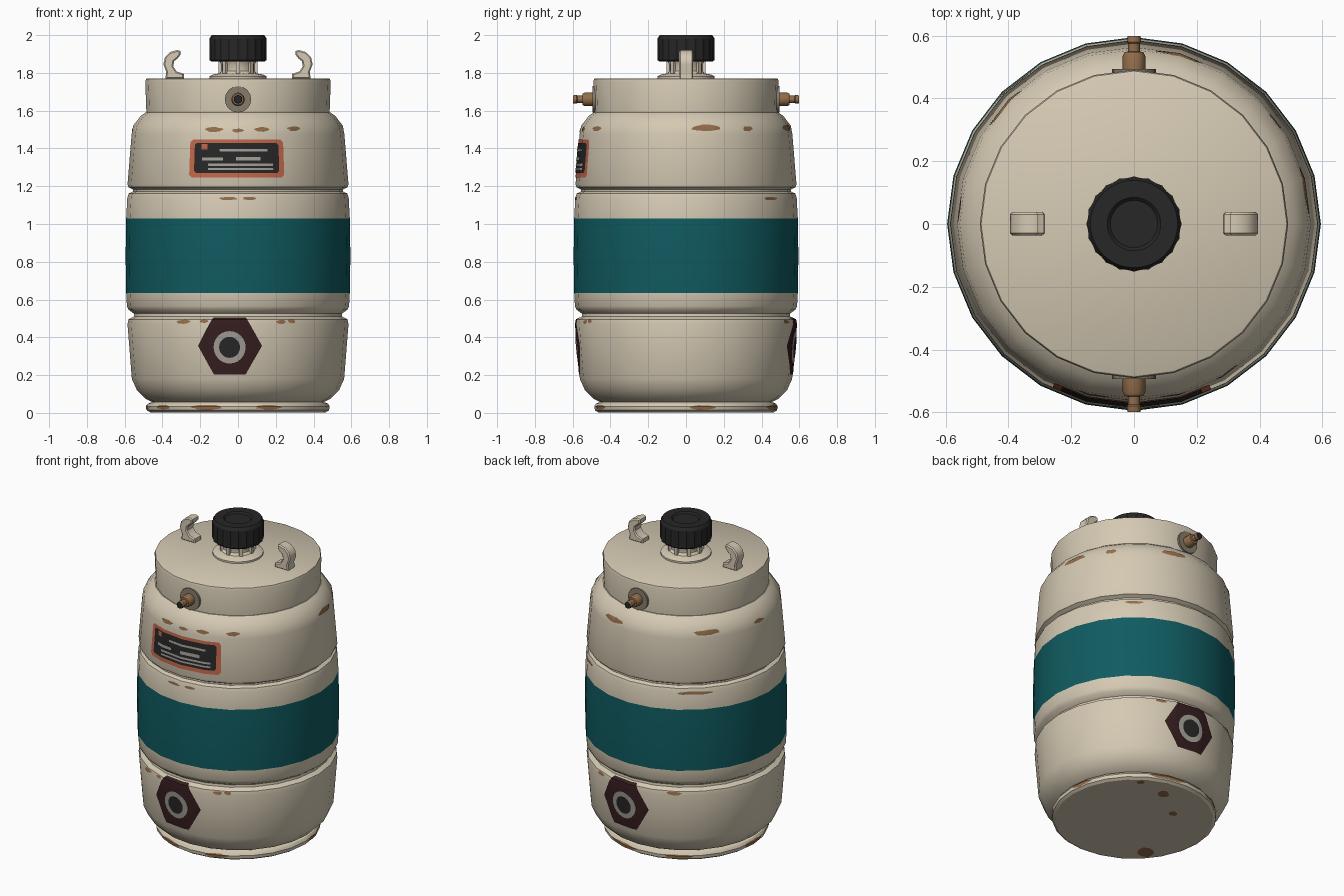
import bpy, bmesh, math, random
from mathutils import Vector, Matrix

if "Cube" in bpy.data.objects:
    bpy.data.objects.remove(bpy.data.objects["Cube"])

random.seed(4)
N = 24
STEP = 2 * math.pi / N


def material(name, rgb):
    m = bpy.data.materials.new(name)
    m.diffuse_color = (*rgb, 1)
    m.use_nodes = True
    m.node_tree.nodes["Principled BSDF"].inputs["Base Color"].default_value = m.diffuse_color
    return m


CREAM = material("cream paint", (0.66, 0.585, 0.45))
TEAL = material("teal paint", (0.005, 0.105, 0.118))
BLACK = material("black plastic", (0.02, 0.02, 0.021))
ORANGE = material("orange border", (0.52, 0.13, 0.065))
MAROON = material("dark maroon", (0.035, 0.012, 0.013))
GREY = material("pale grey", (0.36, 0.34, 0.30))
RUST = material("rust brown", (0.29, 0.155, 0.07))
TAUPE = material("worn taupe", (0.24, 0.2, 0.15))


def finish(bm, name, mats, angle=None):
    me = bpy.data.meshes.new(name)
    bm.to_mesh(me)
    bm.free()
    ob = bpy.data.objects.new(name, me)
    bpy.context.collection.objects.link(ob)
    for m in mats:
        me.materials.append(m)
    if angle:
        bpy.ops.object.select_all(action='DESELECT')
        bpy.context.view_layer.objects.active = ob
        ob.select_set(True)
        bpy.ops.object.shade_smooth_by_angle(angle=math.radians(angle))
    return ob


def lathe(name, profile, mats, n=N, rule=None, matrix=None, knurl=0, angle=32):
    """Revolve (r, z) points about z and cap both ends."""
    bm = bmesh.new()
    rings = []
    for r, z in profile:
        ring = []
        for i in range(n):
            a = i * 2 * math.pi / n
            k = r - (knurl if i % 2 and r > 0.14 else 0)
            ring.append(bm.verts.new((k * math.cos(a), k * math.sin(a), z)))
        rings.append(ring)
    for lo, hi in zip(rings, rings[1:]):
        for i in range(n):
            j = (i + 1) % n
            bm.faces.new((lo[i], lo[j], hi[j], hi[i]))
    bm.faces.new(rings[0][::-1])
    bm.faces.new(rings[-1])
    if rule:
        for f in bm.faces:
            f.material_index = rule(f.calc_center_median())
    if matrix:
        bm.transform(matrix)
    return finish(bm, name, mats, angle)


# Barrel body with rolled base, two grooves and a teal band
BODY = [(0.465, 0.003), (0.482, 0.014), (0.485, 0.035), (0.475, 0.05), (0.455, 0.058),
        (0.49, 0.075), (0.535, 0.12), (0.562, 0.18), (0.585, 0.47), (0.58, 0.495),
        (0.552, 0.51), (0.55, 0.525), (0.578, 0.545), (0.588, 0.565), (0.592, 0.635),
        (0.595, 0.83), (0.592, 1.03), (0.586, 1.14), (0.578, 1.162), (0.556, 1.172),
        (0.556, 1.182), (0.58, 1.195), (0.585, 1.21), (0.563, 1.475), (0.555, 1.52),
        (0.515, 1.572), (0.49, 1.59)]
lathe("barrel_body", BODY, [CREAM, TEAL], rule=lambda c: int(0.635 < c.z < 1.03))

# Lid collar
lathe("lid_collar", [(0.475, 1.583), (0.485, 1.588), (0.491, 1.755), (0.487, 1.768),
                     (0.482, 1.771)], [CREAM])

# Filler neck with flange and ribs
lathe("filler_neck", [(0.15, 1.769), (0.15, 1.782), (0.13, 1.792), (0.1, 1.797), (0.088, 1.81),
                      (0.088, 1.845), (0.1, 1.865)], [CREAM], n=20)
bm = bmesh.new()
for i in range(8):
    mat = (Matrix.Rotation(i * math.pi / 4, 4, 'Z') @ Matrix.Translation((0.092, 0, 1.822))
           @ Matrix.Diagonal((0.025, 0.02, 0.08, 1)))
    bmesh.ops.create_cube(bm, size=1, matrix=mat)
finish(bm, "neck_ribs", [CREAM])

# Screw cap
lathe("screw_cap", [(0.142, 1.86), (0.151, 1.868), (0.152, 1.98), (0.139, 2.0), (0.085, 2.0),
                    (0.075, 1.99), (0.02, 1.99)], [BLACK], n=40, knurl=0.006, angle=25)

# Lid hooks, curling inward
HOOK = [(0.385, 1.768), (0.285, 1.768), (0.287, 1.795), (0.325, 1.808), (0.343, 1.835),
        (0.338, 1.862), (0.318, 1.878), (0.305, 1.896), (0.305, 1.916), (0.322, 1.921),
        (0.36, 1.91), (0.387, 1.883), (0.395, 1.845), (0.38, 1.805)]
for side, label in ((1, "right"), (-1, "left")):
    bm = bmesh.new()
    f = bm.faces.new([bm.verts.new((side * x, -0.036, z)) for x, z in HOOK])
    ext = bmesh.ops.extrude_face_region(bm, geom=[f])["geom"]
    bmesh.ops.translate(bm, vec=(0, 0.074, 0), verts=[v for v in ext if isinstance(v, bmesh.types.BMVert)])
    bmesh.ops.recalc_face_normals(bm, faces=bm.faces)
    caps = [e for e in bm.edges if abs(e.verts[0].co.y - e.verts[1].co.y) < 0.001]
    bmesh.ops.bevel(bm, geom=caps, offset=0.007, segments=1, affect='EDGES')
    finish(bm, label + "_hook", [CREAM], 40)

# Valve stubs at front and back
for turn, label in ((0, "front"), (math.pi, "back")):
    m = (Matrix.Rotation(turn, 4, 'Z') @ Matrix.Translation((0, 0, 1.66))
         @ Matrix.Rotation(math.pi / 2, 4, 'X'))
    lathe(label + "_valve_washer", [(0.07, 0.48), (0.07, 0.494)], [TAUPE], n=16, matrix=m)
    lathe(label + "_valve", [(0.036, 0.48), (0.036, 0.535), (0.03, 0.547), (0.019, 0.549),
                             (0.019, 0.575), (0.023, 0.58), (0.021, 0.598)],
          [RUST, BLACK], n=12, matrix=m, rule=lambda c: int(c.z > 0.595))


def surface(a, z, lift):
    """Point on the faceted barrel at angle a and height z."""
    for (r0, z0), (r1, z1) in zip(BODY, BODY[1:]):
        if z0 <= z <= z1:
            r = r0 + (r1 - r0) * (z - z0) / (z1 - z0)
            break
    r = r * math.cos(STEP / 2) / math.cos(a % STEP - STEP / 2) + lift
    return Vector((r * math.cos(a), r * math.sin(a), z))


def decal(name, polys, mat, angle=-math.pi / 2, lift=0.003):
    """Wrap flat (arc, z) outlines on the barrel, cut at its facet edges."""
    bm = bmesh.new()
    for pts in polys:
        bm.faces.new([bm.verts.new((angle + u / 0.58, z, 0)) for u, z in pts])
    cuts = [((k * STEP, 0, 0), (1, 0, 0)) for k in range(-N, N + 1)]
    cuts += [((0, z, 0), (0, 1, 0)) for r, z in BODY]
    for co, no in cuts:
        bmesh.ops.bisect_plane(bm, geom=bm.verts[:] + bm.edges[:] + bm.faces[:],
                               plane_co=co, plane_no=no, dist=1e-5)
    for v in bm.verts:
        v.co = surface(v.co.x % (2 * math.pi), v.co.y, lift)
    return finish(bm, name, [mat], 32)


def ngon(u, z, r, n, squash=1, jag=0):
    out = []
    for i in range(n):
        k = r * (1 - jag * random.random())
        a = i * 2 * math.pi / n
        out.append((u + k * math.cos(a), z + squash * k * math.sin(a)))
    return out


def rect(u0, u1, z0, z1, c=0.0):
    return [(u0 + c, z0), (u1 - c, z0), (u1, z0 + c), (u1, z1 - c),
            (u1 - c, z1), (u0 + c, z1), (u0, z1 - c), (u0, z0 + c)]


# Front label with blank bars
decal("label_border", [rect(-0.268, 0.253, 1.245, 1.448, 0.016)], ORANGE)
decal("label_panel", [rect(-0.24, 0.224, 1.27, 1.43, 0.012)], BLACK, lift=0.005)
decal("label_bars", [rect(-0.1, 0.16, 1.385, 1.398, 0.002), rect(-0.195, -0.08, 1.336, 1.352, 0.002),
                     rect(-0.01, 0.12, 1.336, 1.356, 0.002), rect(-0.16, 0.19, 1.308, 1.32, 0.002),
                     rect(-0.16, 0.19, 1.286, 1.296, 0.002)], GREY, lift=0.007)
decal("label_mark", [rect(-0.2, -0.165, 1.395, 1.424, 0.002)], ORANGE, lift=0.007)

# Hexagon badges at front and back
for a, label in ((-math.pi / 2, "front"), (math.pi / 2, "back")):
    decal(label + "_hexagon", [ngon(-0.045, 0.355, 0.174, 6)], MAROON, a)
    decal(label + "_hexagon_ring", [ngon(-0.045, 0.347, 0.086, 24)], GREY, a, 0.005)
    decal(label + "_hexagon_centre", [ngon(-0.045, 0.347, 0.056, 20)], BLACK, a, 0.007)

# Rust patches: (angle in degrees, height, half length, half height)
PATCHES = [(257, 1.5, 0.055, 0.014), (270, 1.495, 0.035, 0.012), (283, 1.5, 0.045, 0.014),
           (11, 1.508, 0.1, 0.019), (36, 1.505, 0.04, 0.016), (302, 1.505, 0.045, 0.015),
           (75, 1.51, 0.1, 0.018), (138, 1.508, 0.095, 0.018), (175, 1.5, 0.05, 0.014),
           (265, 1.135, 0.05, 0.01), (276, 1.135, 0.04, 0.01), (130, 1.135, 0.12, 0.012),
           (50, 1.135, 0.06, 0.01), (240, 0.482, 0.05, 0.012), (252, 0.485, 0.03, 0.01),
           (293, 0.482, 0.03, 0.012), (299, 0.485, 0.025, 0.012), (66, 0.482, 0.04, 0.012),
           (118, 0.482, 0.05, 0.012), (250, 0.03, 0.12, 0.016), (290, 0.03, 0.1, 0.014),
           (10, 0.028, 0.1, 0.014), (75, 0.03, 0.15, 0.016), (120, 0.03, 0.12, 0.015),
           (180, 0.03, 0.12, 0.015), (215, 0.03, 0.08, 0.014)]
for deg, z, w, h in PATCHES:
    decal("rust_patch", [ngon(0, z, w, 14, h / w, 0.25)], RUST, math.radians(deg))

# Rust spots under the base
bm = bmesh.new()
for x, y, r in ((-0.3, -0.25, 0.06), (0.06, 0.34, 0.04), (-0.13, 0.2, 0.028), (0.25, 0.36, 0.025)):
    bm.faces.new([bm.verts.new((u, v, 0)) for u, v in ngon(x, y, r, 10, 1, 0.2)][::-1])
finish(bm, "base_rust_spots", [RUST])
